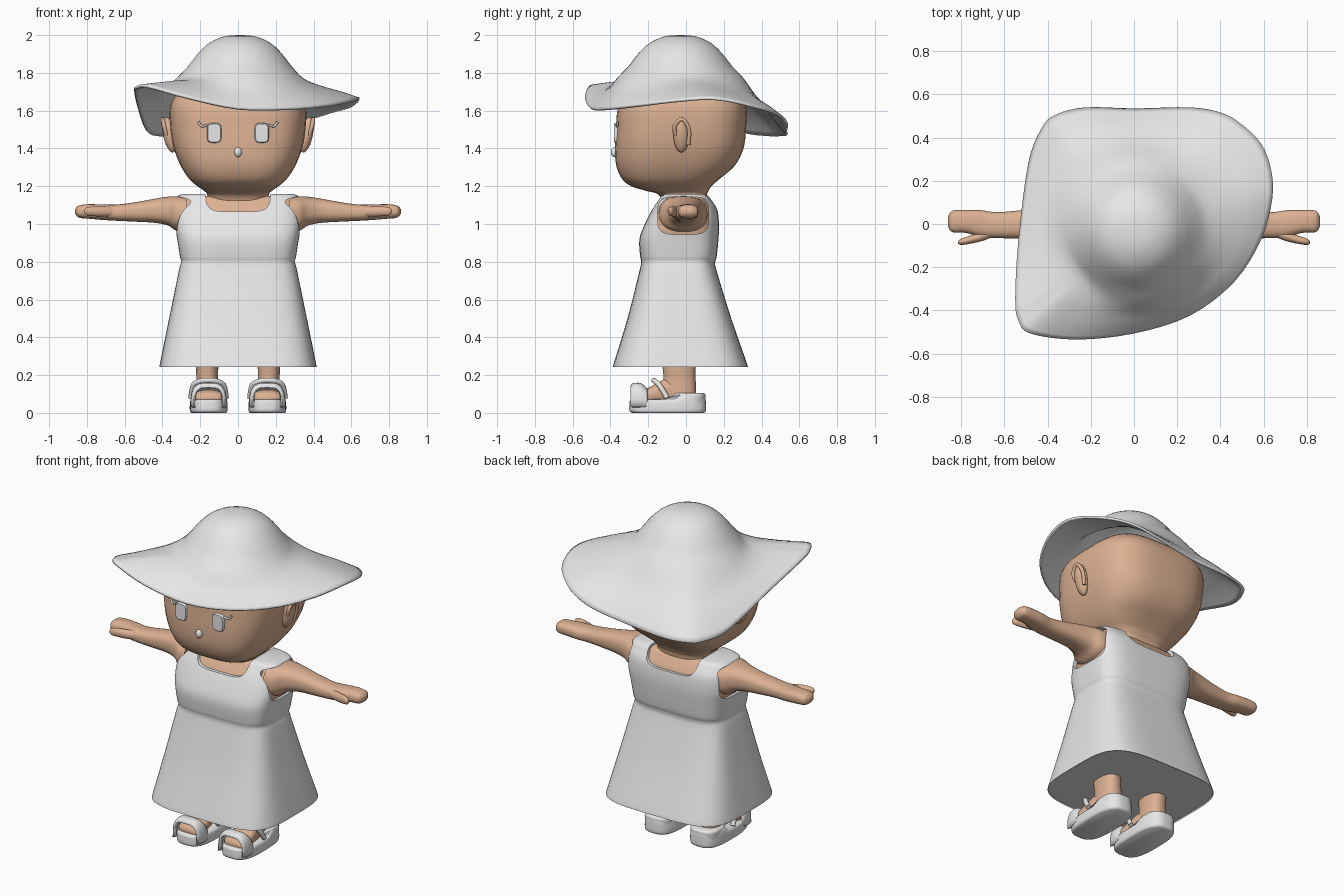
import bpy, bmesh, math

if "Cube" in bpy.data.objects:
    bpy.data.objects.remove(bpy.data.objects["Cube"])


def material(name, rgb):
    m = bpy.data.materials.new(name)
    m.diffuse_color = (*rgb, 1)
    m.use_nodes = True
    m.node_tree.nodes["Principled BSDF"].inputs["Base Color"].default_value = m.diffuse_color
    return m


SKIN = material("warm skin", (0.72, 0.44, 0.29))
CLOTH = material("pale grey", (0.80, 0.80, 0.80))


def smooth_points(pts, steps, closed=False):
    """Catmull-Rom through tuples of any length."""
    n, out = len(pts), []
    for i in range(n if closed else n - 1):
        if closed:
            a, b, c, d = (pts[(i + k) % n] for k in (-1, 0, 1, 2))
        else:
            a, b, c, d = (pts[min(max(i + k, 0), n - 1)] for k in (-1, 0, 1, 2))
        for s in range(steps):
            t = s / steps
            out.append(tuple(0.5 * (2 * q + (r - p) * t + (2 * p - 5 * q + 4 * r - u) * t * t
                                    + (3 * q - p - 3 * r + u) * t ** 3)
                             for p, q, r, u in zip(a, b, c, d)))
    if not closed:
        out.append(tuple(pts[-1]))
    return out


def shade(ob, angle=45):
    bpy.ops.object.select_all(action='DESELECT')
    bpy.context.view_layer.objects.active = ob
    ob.select_set(True)
    bpy.ops.object.shade_smooth_by_angle(angle=math.radians(angle))


def grid_mesh(name, rows, mat, closed=True, cap=False, thick=0):
    """Mesh from rows of points; optional end caps and wall thickness."""
    bm = bmesh.new()
    vs = [[bm.verts.new(p) for p in row] for row in rows]
    n = len(rows[0])
    for a, b in zip(vs, vs[1:]):
        for i in range(n if closed else n - 1):
            j = (i + 1) % n
            bm.faces.new((a[i], a[j], b[j], b[i]))
    if cap:
        bm.faces.new(vs[0])
        bm.faces.new(vs[-1])
    bmesh.ops.remove_doubles(bm, verts=bm.verts, dist=1e-5)
    bmesh.ops.recalc_face_normals(bm, faces=bm.faces)
    me = bpy.data.meshes.new(name)
    bm.to_mesh(me)
    bm.free()
    ob = bpy.data.objects.new(name, me)
    bpy.context.collection.objects.link(ob)
    me.materials.append(mat)
    if thick:
        mod = ob.modifiers.new("thickness", 'SOLIDIFY')
        mod.thickness = thick
        mod.offset = -1
    shade(ob)
    return ob


def loft(name, rings, mat, axis='z', n=2.0, side=1, seg=40, steps=4):
    """Superellipse rings (t, centre u, centre v, radius u, radius v) along an axis."""
    rows = []
    for t, cu, cv, ru, rv in smooth_points(rings, steps):
        row = []
        for i in range(seg):
            a = 2 * math.pi * (i + 0.5) / seg
            c, s = math.cos(a), math.sin(a)
            u = cu + ru * math.copysign(abs(c) ** (2 / n), c)
            v = cv + rv * math.copysign(abs(s) ** (2 / n), s)
            x, y, z = {'z': (u, v, t), 'x': (t, u, v), 'y': (u, t, v)}[axis]
            row.append((x * side, y, z))
        rows.append(row)
    return grid_mesh(name, rows, mat, cap=True)


def spans(table):
    """(z, half width, front y, back y) -> loft rings."""
    return [(z, 0, (f + b) / 2, w, (b - f) / 2) for z, w, f, b in table]


def ball(name, loc, scale, mat, rot=(0, 0, 0)):
    bpy.ops.mesh.primitive_uv_sphere_add(segments=24, ring_count=14, location=loc, rotation=rot)
    ob = bpy.context.object
    ob.name, ob.scale = name, scale
    ob.data.materials.append(mat)
    shade(ob)
    return ob


def tube(name, pts, radius, mat):
    cu = bpy.data.curves.new(name, 'CURVE')
    cu.dimensions, cu.bevel_depth, cu.bevel_resolution = '3D', radius, 3
    cu.use_fill_caps = True
    sp = cu.splines.new('POLY')
    pts = smooth_points(pts, 5)
    sp.points.add(len(pts) - 1)
    for p, co in zip(sp.points, pts):
        p.co = (*co, 1)
    cu.materials.append(mat)
    ob = bpy.data.objects.new(name, cu)
    bpy.context.collection.objects.link(ob)


# Head and neck
loft("head", spans([
    (1.05, .16, -.11, .10), (1.15, .162, -.14, .11), (1.175, .18, -.21, .12),
    (1.20, .215, -.29, .135), (1.24, .26, -.34, .18), (1.31, .305, -.37, .26),
    (1.40, .34, -.377, .305), (1.50, .358, -.372, .318), (1.62, .36, -.36, .32),
    (1.69, .32, -.31, .28), (1.76, .22, -.22, .19), (1.79, .10, -.1, .09)]), SKIN, n=3.2)

# Face: nose, eyes, lashes, ears
ball("nose", (0, -.378, 1.38), (.02, .02, .026), CLOTH)
for s in (-1, 1):
    loft("eye", [(-.35, .126, 1.482, .038, .052), (-.376, .126, 1.482, .038, .052),
                 (-.381, .126, 1.482, .034, .048)], CLOTH, 'y', n=4, side=s, steps=1)
    tube("eyelash", [(s * .160, -.370, 1.525), (s * .185, -.366, 1.517), (s * .198, -.364, 1.522),
                     (s * .210, -.361, 1.542)], .006, CLOTH)
    ball("ear", (s * .362, -.025, 1.472), (.034, .042, .095), SKIN, (0, s * .2, 0))
    tube("ear_rim", [(s * .372, .012, 1.42), (s * .39, .016, 1.50), (s * .398, -.02, 1.555),
                     (s * .392, -.06, 1.52), (s * .378, -.055, 1.47)], .011, SKIN)

# Hat: round crown flowing into a wavy floppy brim
rim = [(.64, .115, 1.67), (.635, .25, 1.655), (.59, .37, 1.625), (.5, .46, 1.60),
       (.405, .515, 1.57), (.26, .54, 1.53), (0, .535, 1.49), (-.225, .54, 1.477),
       (-.365, .505, 1.475), (-.43, .44, 1.475), (-.49, .28, 1.50), (-.535, -.07, 1.63),
       (-.55, -.345, 1.71), (-.535, -.447, 1.73), (-.48, -.507, 1.735), (-.27, -.535, 1.675),
       (0, -.507, 1.615), (.26, -.424, 1.612), (.465, -.267, 1.63), (.59, -.07, 1.655)]
crown = [(0, 2.0), (.08, 1.994), (.16, 1.96), (.22, 1.905), (.275, 1.835), (.335, 1.772)]
columns = []
for x, y, z in smooth_points(rim, 4, closed=True):
    a = math.atan2(y + .03, x - .01)
    col = [(.01 + r * math.cos(a), -.03 + r * math.sin(a), h) for r, h in crown]
    px, py, pz = col[-1]
    for t, drop in ((.35, .4), (.7, .7), (1, 1)):
        col.append((px + (x - px) * t, py + (y - py) * t, pz + (z - pz) * drop))
    columns.append(smooth_points(col, 3))
grid_mesh("hat", list(zip(*columns)), CLOTH, thick=.014)

# Torso under the dress, and the dress itself
body = [(.25, .415, -.385, .325), (.265, .413, -.382, .322), (.5, .365, -.31, .24),
        (.75, .314, -.247, .163), (.80, .302, -.238, .155), (.83, .308, -.243, .163),
        (.92, .322, -.247, .172), (1.0, .335, -.218, .175), (1.08, .333, -.178, .165),
        (1.13, .325, -.145, .135), (1.15, .315, -.13, .12), (1.16, .29, -.11, .10)]
loft("torso", spans([(z - .012, w - .018, f + .014, b - .014) for z, w, f, b in body[4:]]),
     SKIN, n=4)
dress = loft("dress", spans(body), CLOTH, n=4, seg=56)

# Cut the neckline and both armholes
cutters = [loft("neckline_cutter", [(-.5, 0, 1.22, .172, .155), (.5, 0, 1.22, .172, .155)],
                CLOTH, 'y', n=5, steps=1)]
for s in (-1, 1):
    cutters.append(loft("armhole_cutter", [(.25, -.015, 1.045, .135, .1), (.5, -.015, 1.045, .135, .1)],
                        CLOTH, 'x', n=4, side=s, steps=1))
for c in cutters:
    c.hide_render = True
    mod = dress.modifiers.new("cut", 'BOOLEAN')
    mod.operation, mod.object, mod.solver = 'DIFFERENCE', c, 'EXACT'
    bpy.context.view_layer.objects.active = dress
    bpy.ops.object.modifier_apply(modifier=mod.name)
for c in cutters:
    bpy.data.objects.remove(c)
shade(dress, 40)

for s in (-1, 1):
    # Arm with mitten hand and thumb
    loft("arm", [(.27, -.015, 1.05, .13, .098), (.325, -.012, 1.055, .12, .092),
                 (.37, -.005, 1.068, .095, .077), (.44, 0, 1.07, .075, .064),
                 (.54, -.003, 1.064, .065, .052), (.64, -.005, 1.06, .06, .043),
                 (.71, .002, 1.062, .062, .041), (.78, .012, 1.066, .053, .039),
                 (.83, .012, 1.066, .052, .035), (.85, .012, 1.066, .043, .027),
                 (.862, .012, 1.066, .02, .012)], SKIN, 'x', n=2.5, side=s)
    loft("thumb", [(.64, -.03, 1.06, .025, .025), (.70, -.055, 1.065, .023, .027),
                   (.76, -.073, 1.067, .019, .026), (.80, -.082, 1.067, .015, .021),
                   (.815, -.085, 1.067, .006, .008)], SKIN, 'x', side=s, seg=20)

    # Leg and foot
    loft("leg", [(.08, .158, -.03, .065, .085), (.15, .16, -.035, .060, .088),
                 (.20, .163, -.035, .058, .085), (.32, .165, -.04, .064, .095)],
         SKIN, n=2.4, side=s)
    loft("foot", [(-.272, .155, .075, .045, .015), (-.255, .155, .08, .07, .03),
                  (-.20, .155, .09, .076, .042), (-.14, .156, .105, .07, .06),
                  (-.08, .158, .11, .062, .07), (.06, .158, .07, .05, .03)],
         SKIN, 'y', n=2.5, side=s)

    # Sandal: sole with heel cup, toe arch, instep strap
    sole = loft("sandal_sole", [(.0, .155, -.095, .092, .19), (.012, .155, -.097, .1, .203),
                                (.05, .155, -.097, .1, .203), (.085, .155, -.097, .095, .2),
                                (.1, .155, -.095, .085, .19)], CLOTH, n=3, side=s)
    for v in sole.data.vertices:
        if v.co.y < -.06 and v.co.z > .055:
            v.co.z = .055 + (v.co.z - .055) * .35
    rows = []
    for y, w, h in smooth_points([(-.295, .08, .135), (-.285, .09, .155), (-.24, .096, .158),
                                  (-.205, .093, .13)], 3):
        arc = [math.pi * i / 20 for i in range(21)]
        rows.append([(s * (.155 + w * math.copysign(abs(math.cos(a)) ** .6, math.cos(a))), y,
                      .03 + (h - .03) * math.sin(a) ** .6) for a in arc])
    grid_mesh("sandal_toe_band", rows, CLOTH, closed=False, thick=.022)
    tube("sandal_instep_strap", [(s * .062, -.10, .08), (s * .075, -.14, .145), (s * .115, -.165, .168),
                                 (s * .155, -.17, .172), (s * .2, -.165, .168), (s * .237, -.14, .145),
                                 (s * .25, -.10, .08)], .014, CLOTH)
    loft("sandal_heel_cup", [(.05, .156, .01, .088, .09), (.095, .156, .01, .088, .093),
                             (.105, .156, .01, .078, .083)], CLOTH, n=2.6, side=s)
